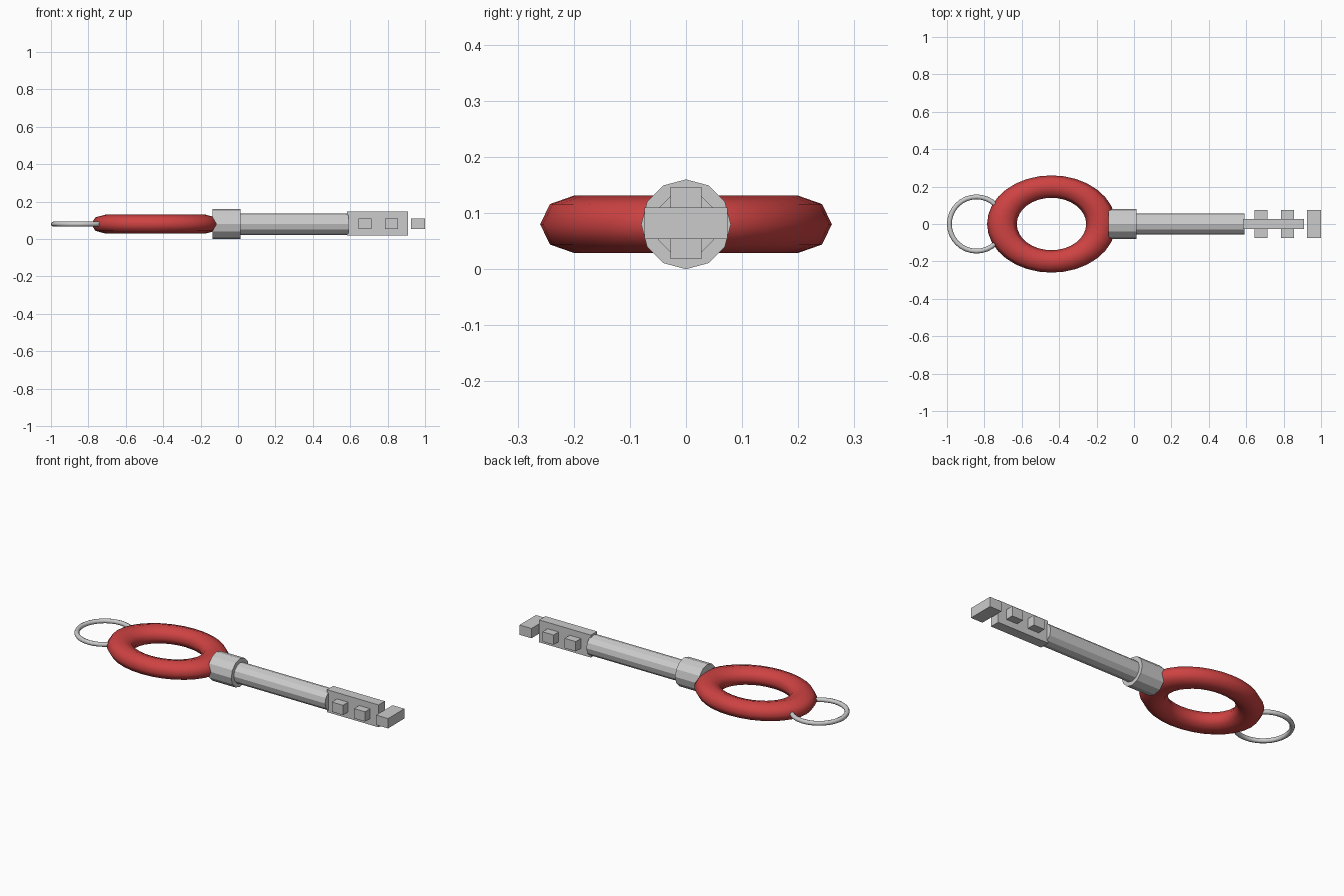
import bpy
import bmesh
import math
from mathutils import Matrix

if "Cube" in bpy.data.objects:
    bpy.data.objects.remove(bpy.data.objects["Cube"])

MID = 0.08  # height of the key's long axis


def material(name, rgb):
    m = bpy.data.materials.new(name)
    m.diffuse_color = (*rgb, 1)
    m.use_nodes = True
    m.node_tree.nodes["Principled BSDF"].inputs["Base Color"].default_value = m.diffuse_color
    return m


STEEL = material("light_grey_steel", (0.6, 0.6, 0.6))
RED = material("red_plastic", (0.62, 0.055, 0.055))


def finish(bm, name, mat):
    bmesh.ops.recalc_face_normals(bm, faces=bm.faces[:])
    mesh = bpy.data.meshes.new(name)
    bm.to_mesh(mesh)
    bm.free()
    mesh.materials.append(mat)
    ob = bpy.data.objects.new(name, mesh)
    bpy.context.collection.objects.link(ob)
    return ob


def box(name, x0, x1, half_y, z0, z1):
    bm = bmesh.new()
    bmesh.ops.create_cube(bm, size=1)
    bmesh.ops.scale(bm, vec=(x1 - x0, 2 * half_y, z1 - z0), verts=bm.verts)
    bmesh.ops.translate(bm, vec=((x0 + x1) / 2, 0, (z0 + z1) / 2), verts=bm.verts)
    return finish(bm, name, STEEL)


def rod(name, x0, x1, radius):
    bm = bmesh.new()
    bmesh.ops.create_cone(bm, cap_ends=True, segments=12, radius1=radius,
                          radius2=radius, depth=x1 - x0)
    bmesh.ops.rotate(bm, matrix=Matrix.Rotation(math.pi / 2, 3, 'Y'), verts=bm.verts)
    bmesh.ops.translate(bm, vec=((x0 + x1) / 2, 0, MID), verts=bm.verts)
    return finish(bm, name, STEEL)


def ring(name, x, major, minor, scale, segments, mat):
    bpy.ops.mesh.primitive_torus_add(major_segments=segments, minor_segments=8,
                                     major_radius=major, minor_radius=minor,
                                     location=(x, 0, MID))
    ob = bpy.context.object
    ob.name = name
    ob.scale = scale
    bpy.ops.object.transform_apply(location=False, rotation=False, scale=True)
    ob.data.materials.append(mat)
    bpy.ops.object.shade_smooth()
    return ob


# Oval grip and the thin ring looped through it
ring("grip", -0.441, 0.2, 0.06, (1.325, 1, 0.85), 32, RED)
ring("split_ring", -0.842, 0.145, 0.013, (1, 1, 1), 32, STEEL)

# Collar and shaft
rod("collar", -0.135, 0.013, 0.08)
rod("shaft", 0.0, 0.59, 0.057)

# Upright blade with cross teeth and a separate tip block
box("blade", 0.582, 0.908, 0.028, 0.018, 0.146)
for i, x in enumerate((0.645, 0.785)):
    box(f"tooth_{i + 1}", x, x + 0.07, 0.074, 0.054, 0.11)
box("tip_block", 0.925, 1.0, 0.074, 0.054, 0.11)
